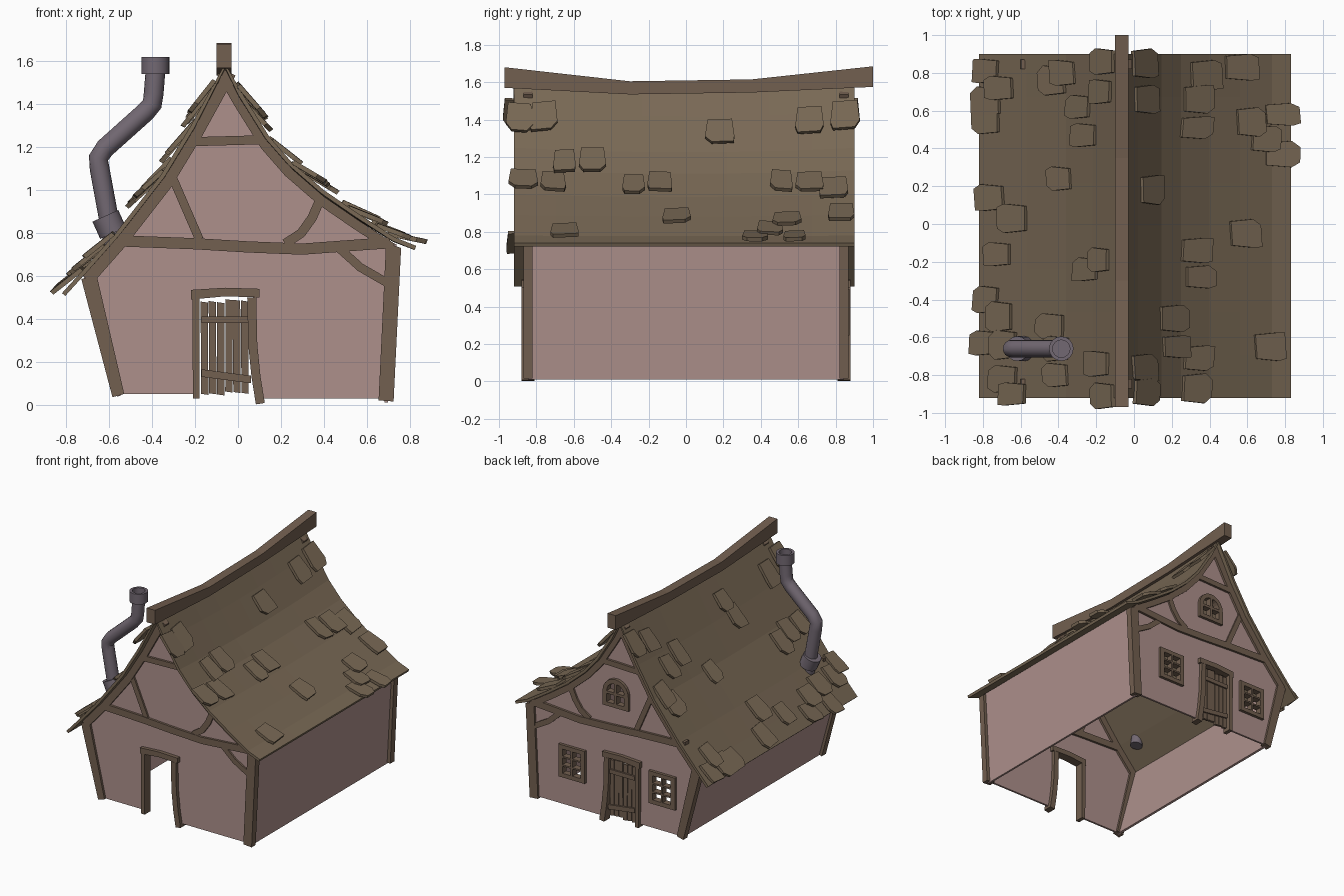
import bpy, bmesh, math, random
from mathutils import Vector, Matrix

if "Cube" in bpy.data.objects:
    bpy.data.objects.remove(bpy.data.objects["Cube"])

random.seed(4)


def material(name, rgb):
    m = bpy.data.materials.new(name)
    m.diffuse_color = (*rgb, 1)
    m.use_nodes = True
    m.node_tree.nodes["Principled BSDF"].inputs["Base Color"].default_value = m.diffuse_color
    return m


PLASTER = material("plaster", (0.42, 0.28, 0.26))
WOOD = material("timber", (0.17, 0.115, 0.08))
ROOF = material("roof", (0.19, 0.14, 0.09))
METAL = material("pipe_metal", (0.17, 0.14, 0.17))


def add(name, me, mat):
    me.materials.clear()
    me.materials.append(mat)
    ob = bpy.data.objects.new(name, me)
    bpy.context.collection.objects.link(ob)
    return ob


def prism(name, loops, y, depth, mat, turn=0.0):
    """Fill (x, z) loops (later ones are holes) and extrude them along y."""
    cu = bpy.data.curves.new(name, 'CURVE')
    cu.dimensions, cu.fill_mode, cu.extrude = '2D', 'BOTH', depth / 2
    for loop in loops:
        sp = cu.splines.new('POLY')
        sp.points.add(len(loop) - 1)
        for p, (a, b) in zip(sp.points, loop):
            p.co = (a, b, 0, 1)
        sp.use_cyclic_u = True
    tmp = bpy.data.objects.new("tmp", cu)
    bpy.context.collection.objects.link(tmp)
    dg = bpy.context.evaluated_depsgraph_get()
    me = bpy.data.meshes.new_from_object(tmp.evaluated_get(dg))
    bpy.data.objects.remove(tmp)
    me.transform(Matrix.Rotation(turn, 4, 'Z') @ Matrix.Translation((0, y, 0))
                 @ Matrix.Rotation(math.pi / 2, 4, 'X'))
    bm = bmesh.new()
    bm.from_mesh(me)
    bmesh.ops.remove_doubles(bm, verts=bm.verts, dist=1e-5)
    bmesh.ops.recalc_face_normals(bm, faces=bm.faces)
    bm.to_mesh(me)
    bm.free()
    me.shade_flat()
    return add(name, me, mat)


def ribbon(path, a, b):
    """Closed band along a path, between the offsets a and b from it."""
    pts = [Vector(p) for p in path]
    up, low = [], []
    for i, p in enumerate(pts):
        t = (pts[min(i + 1, len(pts) - 1)] - pts[max(i - 1, 0)]).normalized()
        n = Vector((-t.y, t.x))
        up.append(tuple(p + n * a))
        low.append(tuple(p + n * b))
    return up + low[::-1]


def rect(x0, x1, z0, z1):
    return [(x0, z0), (x1, z0), (x1, z1), (x0, z1)]


def tube(name, sections, mat, n=16):
    """Skin circles given as (point, axis, radius)."""
    bm = bmesh.new()
    rings = []
    for c, axis, r in sections:
        ax = Vector(axis).normalized()
        v = Vector((0, 1, 0))
        u = v.cross(ax)
        rings.append([bm.verts.new(Vector(c) + r * (u * math.cos(k * math.tau / n) + v * math.sin(k * math.tau / n)))
                      for k in range(n)])
    for r0, r1 in zip(rings, rings[1:]):
        for k in range(n):
            bm.faces.new((r0[k], r0[(k + 1) % n], r1[(k + 1) % n], r1[k]))
    bm.faces.new(rings[0])
    bm.faces.new(rings[-1])
    bmesh.ops.recalc_face_normals(bm, faces=bm.faces)
    me = bpy.data.meshes.new(name)
    bm.to_mesh(me)
    bm.free()
    ob = add(name, me, mat)
    bpy.ops.object.select_all(action='DESELECT')
    ob.select_set(True)
    bpy.context.view_layer.objects.active = ob
    bpy.ops.object.shade_smooth_by_angle(angle=math.radians(35))


# Gable line under the roof, and the walls with their openings
GABLE = [(-.72, .60), (-.57, .77), (-.36, 1.04), (-.22, 1.27), (-.06, 1.56), (.02, 1.42),
         (.145, 1.22), (.25, 1.10), (.40, .97), (.56, .86), (.73, .75)]
OUTLINE = [(-.55, .05), (-.19, .05), (-.19, .51), (.07, .51), (.08, .25), (.10, .03), (.69, .03)] + GABLE[::-1]


def arch(cx, z0, spring, r, n=10):
    return [(cx - r, z0), (cx + r, z0)] + [(cx + r * math.cos(math.pi * k / n), spring + r * math.sin(math.pi * k / n))
                                           for k in range(n + 1)]


WINDOWS = {"right": (.365, .37), "left": (-.405, .37)}
holes = [rect(x - .09, x + .09, z - .10, z + .10) for x, z in WINDOWS.values()]
prism("front_wall", [OUTLINE], -.845, .015, PLASTER)
prism("back_wall", [OUTLINE] + holes + [arch(-.01, .92, 1.01, .09)], .845, .015, PLASTER)
prism("right_wall", [ribbon([(.69, .01), (.73, .75)], .008, -.008)], 0, 1.69, PLASTER)
prism("left_wall", [ribbon([(-.555, .04), (-.71, .61)], .008, -.008)], 0, 1.69, PLASTER)

# Timber frame, the same on both gables
FRAME = {
    "left_post": [(-.585, .035), (-.53, .05), (-.66, .61), (-.73, .585)],
    "right_post": [(.655, .02), (.725, .015), (.76, .73), (.69, .755)],
    "tie_beam": ribbon([(-.60, .765), (-.2, .75), (.05, .735), (.3, .725), (.71, .755)], .026, -.026),
    "collar_beam": ribbon([(-.235, 1.225), (.13, 1.235)], .021, -.021),
    "left_rafter": ribbon(GABLE[:5], 0, -.055),
    "right_rafter": ribbon(GABLE[4:], 0, -.045),
    "left_brace": ribbon([(-.31, 1.07), (-.18, .77)], .02, -.02),
    "right_brace": ribbon([(.38, .95), (.345, .87), (.295, .80), (.22, .75)], .022, -.022),
    "lower_brace": ribbon([(.47, .73), (.57, .64), (.70, .565)], .02, -.02),
    "door_left_jamb": [(-.21, .03), (-.18, .03), (-.18, .50), (-.213, .50)],
    "door_right_jamb": ribbon([(.065, .50), (.07, .28), (.085, .13), (.105, .005)], .02, -.022),
    "door_lintel": [(-.22, .49), (-.06, .505), (.10, .50), (.10, .54), (-.06, .545), (-.22, .535)],
}
for side, y in (("front", -.845), ("back", .845)):
    for part, loop in FRAME.items():
        extra = .02 if "door" in part else -.008 if "brace" in part else 0
        prism(f"{side}_{part}", [loop], y, .05 + extra, WOOD)

# Plank door in the back opening
for i in range(6):
    x = -.172 + i * .0375
    dz = random.uniform(-.008, .008)
    s = random.uniform(-.003, .003)
    prism(f"door_plank_{i + 1}", [[(x, .055 + dz), (x + .034, .05 + dz), (x + .034 + s, .48 + dz), (x + s, .485 + dz)]],
          .845, .02, WOOD)
prism("door_upper_rail", [rect(-.17, .052, .38, .412)], .845, .045, WOOD)
prism("door_lower_rail", [[(-.17, .13), (.06, .10), (.06, .135), (-.17, .165)]], .845, .045, WOOD)

# Six-pane windows and the arched gable window
for side, (x, z) in WINDOWS.items():
    panes = [rect(x + i - .035, x + i + .035, z + j - .027, z + j + .027)
             for i in (-.042, .042) for j in (-.066, 0, .066)]
    prism(f"{side}_window_frame", [rect(x - .112, x + .112, z - .125, z + .125)] + panes, .85, .05, WOOD)
panes = []
for s in (-1, 1):
    panes.append(rect(*sorted((-.01 + s * .01, -.01 + s * .075)), .93, .995))
    panes.append([(-.01 + s * .01, 1.015)] + [(-.01 + s * (.01 + .065 * math.cos(a)), 1.015 + .068 * math.sin(a))
                                              for a in [k * math.pi / 10 for k in range(6)]])
prism("arched_window_frame", [arch(-.01, .90, 1.01, .11)] + panes, .85, .05, WOOD)

# Sagging roof sheet
PROFILE = [(x, z + .03) for x, z in [(-.82, .49)] + GABLE + [(.83, .71)]]


def roof_z(x, y):
    (x0, z0), (x1, z1) = next(((a, b) for a, b in zip(PROFILE, PROFILE[1:]) if x <= b[0]), PROFILE[-2:])
    z = z0 + (z1 - z0) * (x - x0) / (x1 - x0)
    return z - .04 * (1 - (y / .92) ** 2) * max(0, (z - .72) / .87)


bm = bmesh.new()
grid = [[bm.verts.new((x, -.92 + 1.82 * j / 8, roof_z(x, -.92 + 1.82 * j / 8))) for x, _ in PROFILE] for j in range(9)]
for r0, r1 in zip(grid, grid[1:]):
    for k in range(len(PROFILE) - 1):
        bm.faces.new((r0[k], r0[k + 1], r1[k + 1], r1[k]))
me = bpy.data.meshes.new("roof")
bm.to_mesh(me)
bm.free()
sol = add("roof", me, ROOF).modifiers.new("thickness", 'SOLIDIFY')
sol.thickness, sol.offset = .02, -1

# Ridge beam, bowed down in the middle
prism("ridge_beam", [[(-.97, 1.57), (-.3, 1.535), (.35, 1.545), (1.0, 1.575),
                      (1.0, 1.685), (.35, 1.615), (-.3, 1.605), (-.97, 1.68)]], .065, .07, WOOD, math.pi / 2)

# Loose shingles at (x, y) on the roof
SHINGLES = [(-.77, .81), (-.70, .72), (-.77, .65), (-.77, .54), (-.75, .14), (-.63, .03), (-.71, -.16), (-.77, -.40),
            (-.70, -.49), (-.78, -.63), (-.68, -.64), (-.68, -.82), (-.63, -.90), (-.42, .76), (-.36, .80), (-.38, .24),
            (-.43, -.54), (-.40, -.66), (-.40, -.80), (-.28, .62), (-.25, .47), (-.15, .86), (-.16, .70), (-.17, -.19),
            (-.24, -.24), (-.18, -.74), (-.15, -.91), (.04, .85), (.05, .66), (.08, .18), (.04, -.76), (.05, -.89),
            (.33, .66), (.32, .51), (.37, .79), (.32, -.14), (.34, -.28), (.20, -.50), (.21, -.65), (.33, -.71),
            (.32, -.87), (.56, .83), (.61, .54), (.58, -.05), (.69, .45), (.78, .58), (.78, .37), (.71, -.65)]
bm = bmesh.new()
for x, y in SHINGLES:
    s = 1 if x > -.06 else -1
    down = Vector((.06 * s, 0, roof_z(x + .03 * s, y) - roof_z(x - .03 * s, y))).normalized()
    across = Vector((0, 1, 0))
    out = down.cross(across) * s
    across = Matrix.Rotation(random.uniform(-.12, .12), 3, out) @ across
    L, W = random.uniform(.15, .19), random.uniform(.12, .16)
    c1, c2 = random.uniform(.25, .5), random.uniform(.25, .5)
    shape = [(-.5, -.42), (-.5, .42), (.25, .5), (.5, c1), (.5, -c2), (.25, -.5)]
    base = Vector((x, y, roof_z(x, y)))
    low, top = [[bm.verts.new(base + down * u * L + across * v * W + out * (h + .01 + .03 * u)) for u, v in shape]
                for h in (0, .022)]
    bm.faces.new(low)
    bm.faces.new(top)
    for k in range(6):
        bm.faces.new((low[k], low[(k + 1) % 6], top[(k + 1) % 6], top[k]))
bmesh.ops.recalc_face_normals(bm, faces=bm.faces)
me = bpy.data.meshes.new("roof_shingles")
bm.to_mesh(me)
bm.free()
add("roof_shingles", me, ROOF)

# Crooked stove pipe with a roof collar and an open cap
Y = -.66
path = [(-.575, .72), (-.645, 1.10), (-.65, 1.15), (-.62, 1.195), (-.43, 1.365), (-.40, 1.40), (-.393, 1.45), (-.385, 1.55)]
pts = [Vector((a, Y, b)) for a, b in path]
tube("stove_pipe", [(p, (pts[min(i + 1, 7)] - pts[max(i - 1, 0)]), .046) for i, p in enumerate(pts)], METAL)
a, b = Vector((-.582, Y, .80)), Vector((-.618, Y, .88))
tube("pipe_roof_collar", [(a, b - a, .066), (b, b - a, .066)], METAL)
tube("pipe_cap", [((-.385, Y, z), (0, 0, 1), r) for z, r in
                  ((1.54, .045), (1.54, .065), (1.62, .065), (1.62, .046), (1.555, .046))], METAL)
